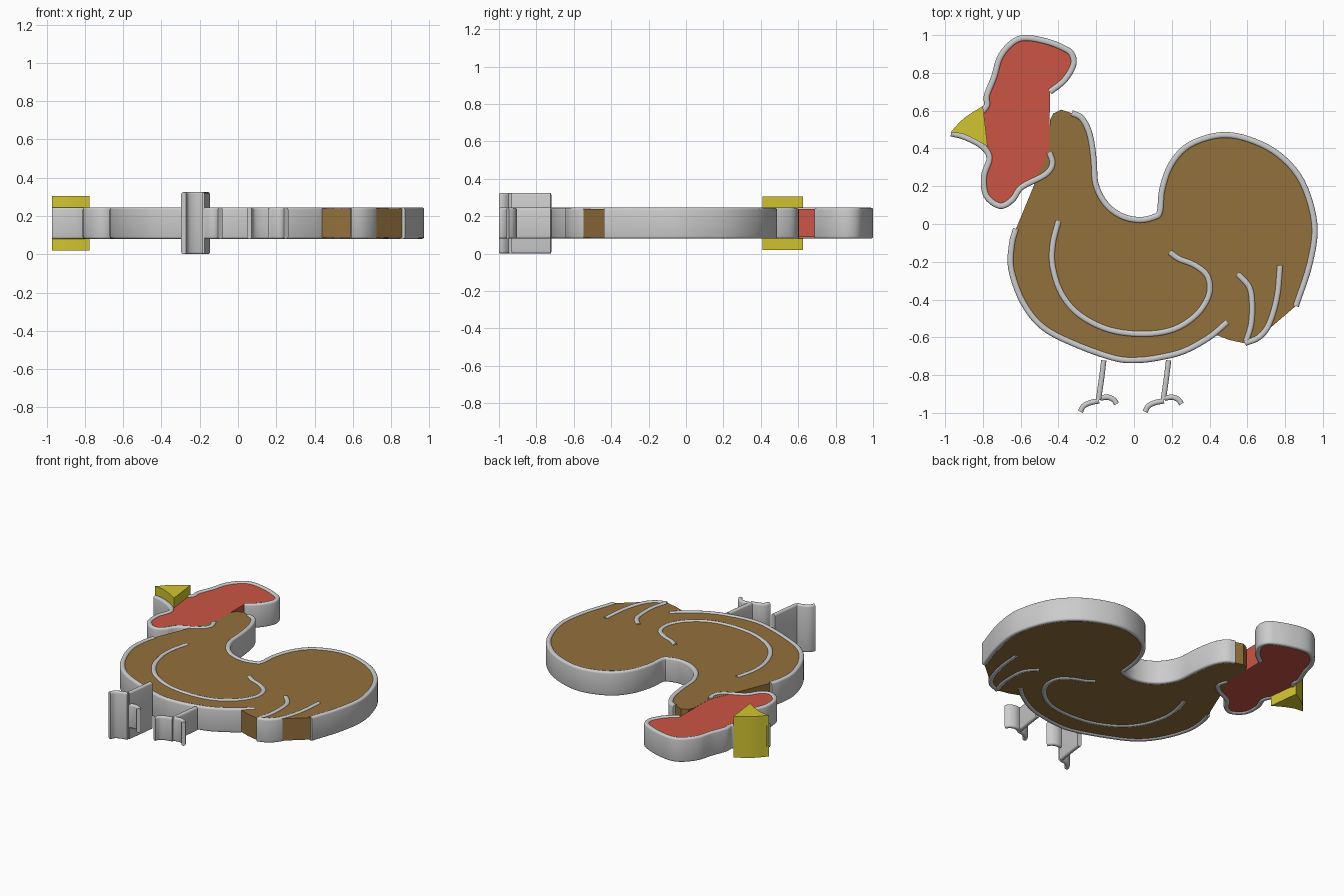
import bpy, bmesh, math
from mathutils import Vector

if "Cube" in bpy.data.objects:
    bpy.data.objects.remove(bpy.data.objects["Cube"])

MID = 0.1625  # mid height of every flat part


def curve(pts, steps=5):
    """Smooth Catmull-Rom path through 2D points."""
    p = [Vector(q) for q in pts]
    if len(p) < 3:
        return p
    p = [2 * p[0] - p[1]] + p + [2 * p[-1] - p[-2]]
    out = []
    for a, b, c, d in zip(p, p[1:], p[2:], p[3:]):
        for k in range(steps):
            t = k / steps
            out.append(0.5 * (2 * b + (c - a) * t + (2 * a - 5 * b + 4 * c - d) * t ** 2
                              + (3 * b - a - 3 * c + d) * t ** 3))
    return out + [p[-2]]


def finish(bm, name, mat=None):
    bmesh.ops.recalc_face_normals(bm, faces=bm.faces)
    me = bpy.data.meshes.new(name)
    bm.to_mesh(me)
    bm.free()
    ob = bpy.data.objects.new(name, me)
    bpy.context.collection.objects.link(ob)
    if mat:
        me.materials.append(mat)
    else:
        bpy.ops.object.select_all(action='DESELECT')
        ob.select_set(True)
        bpy.context.view_layer.objects.active = ob
        bpy.ops.object.shade_smooth_by_angle(angle=math.radians(35))
    return ob


def slab(name, outline, half, mat):
    """Flat plate: closed outline extruded around MID."""
    bm = bmesh.new()
    f = bm.faces.new([bm.verts.new((q[0], q[1], MID - half)) for q in outline])
    ext = bmesh.ops.extrude_face_region(bm, geom=[f])
    top = [v for v in ext["geom"] if isinstance(v, bmesh.types.BMVert)]
    bmesh.ops.translate(bm, verts=top, vec=(0, 0, 2 * half))
    return finish(bm, name, mat)


def strip(name, path, half=0.0825, w=0.016, r=0.012):
    """Upright band with rounded rims swept along a 2D path."""
    prof = []
    for cx, cz, a0 in ((w - r, half - r, 0), (r - w, half - r, 90),
                       (r - w, r - half, 180), (w - r, r - half, 270)):
        for k in range(4):
            a = math.radians(a0 + 30 * k)
            prof.append((cx + r * math.cos(a), cz + r * math.sin(a)))
    bm = bmesh.new()
    rings = []
    for i, q in enumerate(path):
        t = (path[min(i + 1, len(path) - 1)] - path[max(i - 1, 0)]).normalized()
        rings.append([bm.verts.new((q.x - t.y * u, q.y + t.x * u, MID + z)) for u, z in prof])
    n = len(prof)
    for a, b in zip(rings, rings[1:]):
        for j in range(n):
            bm.faces.new((a[j], a[(j + 1) % n], b[(j + 1) % n], b[j]))
    bm.faces.new(rings[0])
    bm.faces.new(rings[-1])
    return finish(bm, name)


def material(name, col):
    m = bpy.data.materials.new(name)
    m.diffuse_color = (*col, 1)
    m.use_nodes = True
    m.node_tree.nodes["Principled BSDF"].inputs["Base Color"].default_value = m.diffuse_color
    return m


brown = material("brown", (0.29, 0.16, 0.045))
red = material("red", (0.60, 0.09, 0.06))
yellow = material("yellow", (0.65, 0.56, 0.03))

# Outline paths
back = curve([(-.33, .587), (-.277, .56), (-.235, .476), (-.214, .344), (-.203, .21),
              (-.15, .106), (-.066, .042), (.03, .021), (.108, .037), (.137, .065),
              (.15, .185), (.198, .317), (.293, .418), (.456, .47), (.61, .447),
              (.768, .365), (.89, .222), (.955, 0), (.93, -.21), (.857, -.434)])
belly = curve([(.493, -.52), (.4, -.598), (.266, -.672), (.135, -.706), (.02, -.72),
               (-.103, -.71), (-.314, -.635), (-.483, -.545), (-.588, -.413),
               (-.65, -.238), (-.646, -.106), (-.625, -.026)])
crown = curve([(-.803, .595), (-.778, .63), (-.779, .68), (-.74, .78), (-.71, .88),
               (-.65, .955), (-.58, .985), (-.47, .968), (-.38, .935), (-.33, .9),
               (-.322, .84), (-.37, .76), (-.445, .7)])
throat = curve([(-.968, .48), (-.894, .46), (-.805, .413), (-.765, .35), (-.794, .254),
                (-.782, .15), (-.71, .096), (-.646, .127), (-.594, .196), (-.472, .26),
                (-.432, .317), (-.448, .38)])
wing = curve([(-.4, .016), (-.43, -.106), (-.43, -.228), (-.383, -.37), (-.288, -.481),
              (-.13, -.56), (.055, -.582), (.214, -.556), (.335, -.476), (.398, -.37),
              (.388, -.275), (.32, -.217), (.24, -.185), (.19, -.15)])
outer_feather = curve([(.773, -.222), (.757, -.386), (.715, -.53), (.66, -.6), (.588, -.63)])
inner_feather = curve([(.55, -.265), (.61, -.333), (.625, -.42), (.62, -.53), (.594, -.62)])

# Coloured plates
rump = [(.717, -.554), (.66, -.602), (.588, -.632), (.504, -.614), (.435, -.587)]
neck = [(-.49, .3), (-.45, .38), (-.447, .5), (-.445, .55), (-.428, .585), (-.385, .605)]
slab("body", back + rump + [q for q in belly if q.x < .42] + neck, 0.0755, brown)
slab("head", crown + [q for q in reversed(throat) if q.x > -.79 or q.y < .39], 0.0745, red)
slab("beak", curve([(-.972, .485), (-.9, .56), (-.8, .625)])
     + curve([(-.775, .41), (-.85, .452), (-.91, .477), (-.972, .485)])[:-1], 0.1425, yellow)

# Grey edge bands
for name, path in (("back_edge", back), ("belly_edge", belly), ("crown_edge", crown),
                   ("throat_edge", throat), ("wing_line", wing),
                   ("outer_tail_feather", outer_feather),
                   ("inner_tail_feather", inner_feather)):
    strip(name, path)

# Legs and feet; the front leg and its long toe stand taller
for name, dx, half in (("front", 0, 0.1625), ("rear", .343, 0.0825)):
    off = Vector((dx, 0))
    shank = curve([(-.16, -.722), (-.172, -.82), (-.188, -.93)])
    long_toe = curve([(-.284, -.994), (-.268, -.965), (-.235, -.947), (-.185, -.936)])
    short_toe = curve([(-.18, -.922), (-.14, -.917), (-.108, -.93), (-.092, -.953)])
    strip(name + "_leg", [q + off for q in shank], half, 0.014)
    strip(name + "_long_toe", [q + off for q in long_toe], half, 0.014)
    strip(name + "_short_toe", [q + off for q in short_toe], 0.0825, 0.014)
